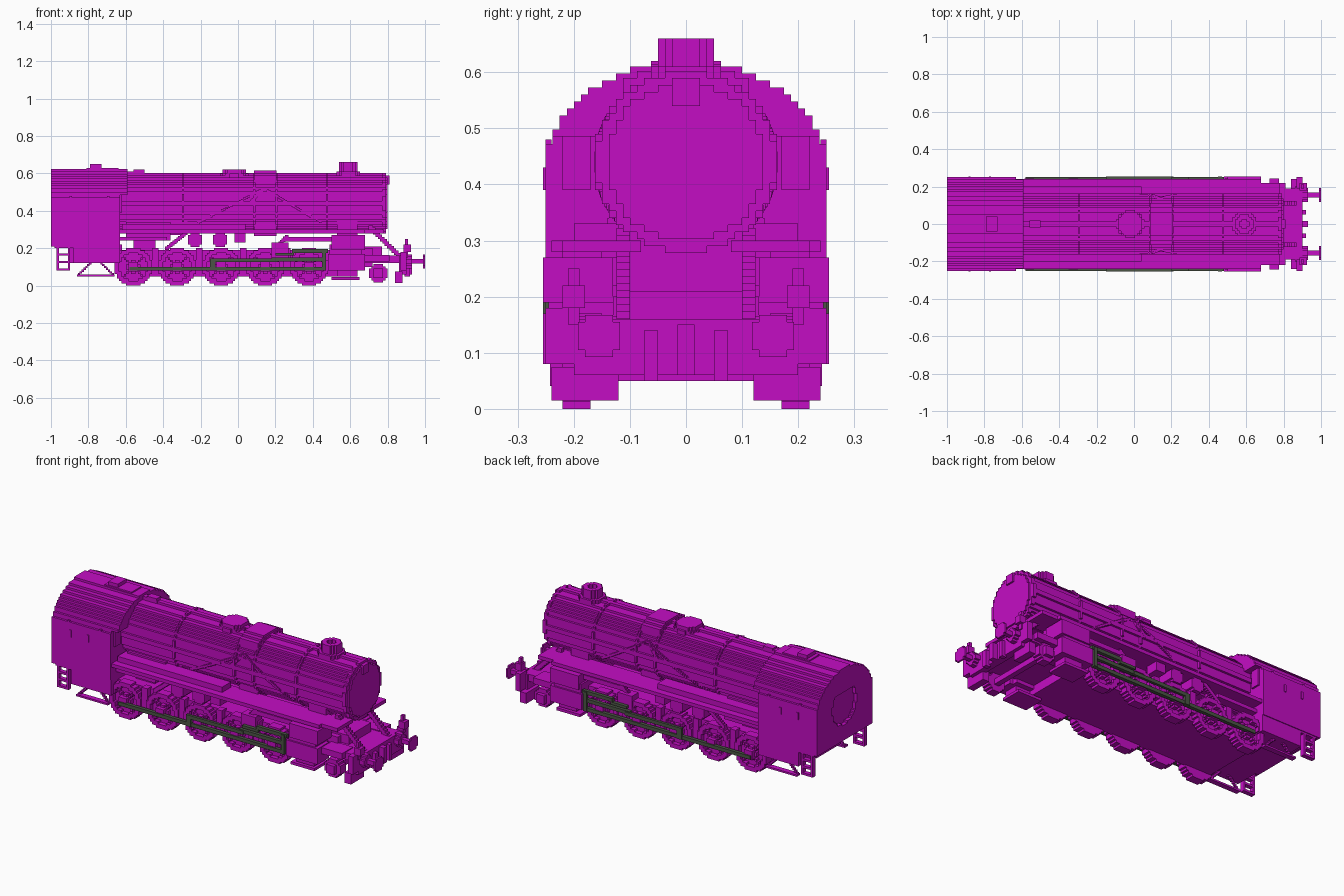
import bpy, bmesh, math
from mathutils import Vector

cube = bpy.data.objects.get("Cube")
if cube:
    bpy.data.objects.remove(cube)

STEP = 0.0125  # block pitch of the stepped surfaces


def material(name, colour):
    mat = bpy.data.materials.new(name)
    mat.use_nodes = True
    mat.diffuse_color = colour
    mat.node_tree.nodes["Principled BSDF"].inputs["Base Color"].default_value = colour
    return mat


MAGENTA = material("magenta paint", (0.55, 0.004, 0.55, 1))
STEEL = material("dark green steel", (0.07, 0.09, 0.06, 1))


def finish(name, bm, mat):
    bmesh.ops.remove_doubles(bm, verts=bm.verts, dist=1e-5)
    bmesh.ops.recalc_face_normals(bm, faces=bm.faces)
    mesh = bpy.data.meshes.new(name)
    bm.to_mesh(mesh)
    bm.free()
    mesh.materials.append(mat)
    obj = bpy.data.objects.new(name, mesh)
    bpy.context.collection.objects.link(obj)
    return obj


def add_block(bm, low, high):
    made = bmesh.ops.create_cube(bm, size=1)["verts"]
    low, high = Vector(low), Vector(high)
    for vert in made:
        vert.co = (low + high) / 2 + vert.co * (high - low)


def box(name, xs, ys, zs, mat=MAGENTA):
    bm = bmesh.new()
    add_block(bm, (xs[0], ys[0], zs[0]), (xs[1], ys[1], zs[1]))
    return finish(name, bm, mat)


def both(name, xs, ys, zs, mat=MAGENTA):
    box("left_" + name, xs, ys, zs, mat)
    box("right_" + name, xs, (-ys[1], -ys[0]), zs, mat)


def stepped(name, inside, centre, half, span, axis, mat=MAGENTA):
    """Extrude the grid cells for which inside(u, v) holds along an axis."""
    def place(u, v, w):
        u, v = centre[0] + u * STEP, centre[1] + v * STEP
        return {"x": (w, u, v), "y": (u, w, v), "z": (u, v, w)}[axis]

    nu, nv = (math.ceil(h / STEP) for h in half)
    kept = {(i, j) for i in range(-nu, nu) for j in range(-nv, nv)
            if inside((i + .5) * STEP, (j + .5) * STEP)}
    bm = bmesh.new()

    def quad(points):
        bm.faces.new([bm.verts.new(place(*p)) for p in points])

    for i, j in kept:
        corners = [(i, j), (i + 1, j), (i + 1, j + 1), (i, j + 1)]
        for w in span:
            quad([(u, v, w) for u, v in corners])
        beside = [(i, j - 1), (i + 1, j), (i, j + 1), (i - 1, j)]
        for k, cell in enumerate(beside):
            if cell not in kept:
                a, b = corners[k], corners[(k + 1) % 4]
                quad([(*a, span[0]), (*b, span[0]), (*b, span[1]), (*a, span[1])])
    return finish(name, bm, mat)


def disc(name, centre, radius, span, axis, hole=0):
    return stepped(name, lambda u, v: hole <= math.hypot(u, v) <= radius,
                   centre, (radius, radius), span, axis)


def stair_pipe(name, path, count, size=STEP):
    """String of overlapping blocks following path(t)."""
    bm = bmesh.new()
    for n in range(count + 1):
        p, r = Vector(path(n / count)), Vector((size, size, size)) / 2
        add_block(bm, p - r, p + r)
    return finish(name, bm, MAGENTA)


def line(a, b):
    return lambda t: Vector(a).lerp(Vector(b), t)


# Boiler with smokebox ring, door and bands
AXIS_Z, RADIUS = 0.44, 0.157
axle = (0, AXIS_Z)
disc("boiler", axle, RADIUS, (-.63, .78), "x")
disc("smokebox_ring", axle, .16, (.77, .79), "x", hole=.12)
disc("smokebox_door", axle, .142, (.78, .8), "x")
box("door_lamp", (.79, .81), (-.025, .025), (.54, .59))
for n, x in enumerate((-.3, .08, .2, .47)):
    disc("boiler_band_%d" % n, axle, .163, (x, x + STEP), "x", hole=.13)


# Cab with arched roof
def cab_profile(u, v):
    return abs(u) < .245 and (v < 0 or math.hypot(u / .255, v / .21) < 1)


def roof_profile(u, v):
    return v > .08 and cab_profile(u, v)


cab_centre = (0, .41)
stepped("cab", cab_profile, cab_centre, (.25, .19), (-.98, -.63), "x")
stepped("cab_back_rim", lambda u, v: cab_profile(u, v) and math.hypot(u, v) > .11,
        cab_centre, (.25, .19), (-1, -.98), "x")
box("cab_centre_floor", (-.98, -.63), (-.245, .245), (.2, .23))
stepped("roof_front_overhang", roof_profile, cab_centre, (.25, .22), (-.64, -.59), "x")
stepped("roof", roof_profile, cab_centre, (.25, .22), (-1, -.63), "x")
box("roof_vent", (-.81, -.64), (-.045, .045), (.61, .63))
box("roof_hatch", (-.79, -.73), (-.04, .04), (.62, .65))
both("cab_skirt", (-.88, -.63), (.1, .245), (.12, .22))
both("cab_front_window", (-.63, -.62), (.17, .22), (.39, .5))
both("cab_window_sill", (-.86, -.76), (.24, .25), (.4, .41))
for n, x in enumerate((-.88, -.77)):
    both("cab_handle_%d" % n, (x - .006, x + .006), (.24, .255), (.39, .43))
for n, x in enumerate((-.9, -.7)):
    both("cab_side_strip_%d" % n, (x, x + STEP), (.24, .25), (.23, .48))

# Cab ladders and braced steps
for n, x in enumerate((-.97, -.91)):
    both("ladder_rail_%d" % n, (x, x + STEP), (.22, .245), (.08, .2))
for n in range(3):
    z = .08 + n * .04
    both("ladder_rung_%d" % n, (-.97, -.9), (.22, .245), (z, z + STEP))
both("step_plate", (-.86, -.66), (.2, .23), (.05, .06))
for side, s in (("left", 1), ("right", -1)):
    for n, (x, end) in enumerate(((-.85, -.78), (-.67, -.74))):
        stair_pipe("%s_step_brace_%d" % (side, n),
                   line((x, s * .21, .06), (end, s * .21, .13)), 7)

# Firebox, running boards and layered side casing
box("firebox", (-.6, -.36), (-.14, .14), (.24, .34))
box("ash_pan", (-.56, -.44), (-.12, .12), (.19, .25))
box("firebox_slope", (-.37, -.27), (-.12, .12), (.27, .34))
both("running_board", (-.63, .68), (.1, .24), (.28, .3))
both("board_shelf", (-.62, .04), (.12, .2), (.29, .33))
both("front_board", (.66, .78), (.08, .22), (.28, .3))

# Chimney, dome, sand box and whistle
disc("chimney_base", (.59, 0), .065, (.58, .61), "z")
disc("chimney", (.59, 0), .053, (.6, .66), "z", hole=.025)
disc("dome_base", (-.02, 0), .075, (.57, .6), "z")
disc("dome", (-.02, 0), .065, (.59, .62), "z")
stepped("sand_box", lambda u, v: abs(u) < .11 and math.hypot(u, v) < .18,
        axle, (.12, .18), (.085, .205), "x")
box("whistle", (-.6, -.5), (-.015, .015), (.58, .61))
box("whistle_head", (-.56, -.5), (-.02, .02), (.61, .62))

# Sand pipes running down the boiler sides
for side, s in (("left", 1), ("right", -1)):
    for n, (x, low) in enumerate(((-.26, .31), (.44, .34), (.06, .44))):
        def on_boiler(t, x=x, low=low, s=s):
            z = .52 + (low - .52) * t
            return (.14 + (x - .14) * t, s * math.sqrt(RADIUS ** 2 - (z - AXIS_Z) ** 2), z)
        stair_pipe("%s_sand_pipe_%d" % (side, n), on_boiler, 34)

# Under-boiler tanks, pump and pipes
for side, s in (("left", 1), ("right", -1)):
    for n, (x, r) in enumerate(((-.23, .042), (-.095, .038))):
        span = sorted((s * .12, s * .22))
        disc("%s_air_tank_%d" % (side, n), (x, .245), r, span, "y")
    stair_pipe(side + "_drain_pipe", line((-.28, s * .2, .28), (-.38, s * .2, .2)), 10, .02)
    stair_pipe(side + "_feed_pipe", line((.2, s * .2, .2), (.26, s * .2, .26)), 7, .02)
both("pump", (-.02, .04), (.15, .22), (.23, .29))
both("feed_bar", (.24, .53), (.18, .21), (.235, .26))
both("firebox_bar", (-.63, -.38), (.15, .2), (.24, .26))

# Main frame
box("frame", (-.64, .55), (-.18, .18), (.05, .19))
box("rear_frame", (-.9, -.62), (-.11, .11), (.12, .22))
box("front_frame", (.54, .72), (-.13, .13), (.1, .2))
box("saddle", (.53, .64), (-.12, .12), (.18, .34))
both("guard_rail", (.5, .65), (.12, .24), (.03, .045))


# Spoked wheels
def wheel(name, x, z, radius, s):
    def spokes(u, v):
        r, a = math.hypot(u, v), math.atan2(v, u)
        near = abs(math.sin(a * 4)) * r < .022
        return r <= radius and (r > radius - .026 or r < .035 or near)
    inner, outer = sorted((s * .17, s * .195))
    disc(name + "_plate", (x, z), radius, (inner, outer), "y")
    inner, outer = sorted((s * .195, s * .22))
    stepped(name + "_spokes", spokes, (x, z), (radius, radius), (inner, outer), "y")
    inner, outer = sorted((s * .22, s * .242))
    disc(name + "_crank", (x, z), .028, (inner, outer), "y")


DRIVERS = [-.56 + n * .235 for n in range(5)]
for side, s in (("left", 1), ("right", -1)):
    for n, x in enumerate(DRIVERS):
        wheel("%s_driving_wheel_%d" % (side, n), x, .1, .1, s)
    wheel(side + "_leading_wheel", .75, .066, .052, s)
box("leading_axle", (.735, .765), (-.18, .18), (.05, .08))
for n, x in enumerate(DRIVERS[:-1]):
    both("brake_hanger_%d" % n, (x + .1, x + .135), (.17, .21), (.08, .2))

# Cylinders
both("cylinder_block", (.49, .66), (.12, .245), (.08, .22))
both("valve_chest", (.5, .68), (.13, .255), (.19, .27))
both("cylinder_cap", (.48, .68), (.15, .255), (.08, .17))
both("cylinder_foot", (.53, .64), (.15, .23), (.05, .09))

# Rods and valve gear
RODS = (.24, .255)
both("coupling_rod", (-.58, .47), (.23, .25), (.08, .1), STEEL)
both("connecting_rod", (-.15, .21), RODS, (.125, .145), STEEL)
both("crank_arm", (-.15, -.12), RODS, (.08, .145), STEEL)
both("slide_bar", (.18, .47), (.23, .25), (.13, .15), STEEL)
both("valve_rod", (.2, .3), (.23, .25), (.16, .175), STEEL)
both("valve_spindle", (.29, .48), (.23, .25), (.175, .195), STEEL)
both("crosshead", (.45, .47), RODS, (.08, .19), STEEL)
both("motion_bracket", (.18, .27), (.17, .23), (.14, .23))

# Front platform, steps and braces
box("platform", (.66, .9), (-.19, .19), (.12, .16))
box("platform_step", (.66, .77), (-.1, .1), (.16, .21))
both("platform_wing", (.68, .81), (.12, .22), (.13, .165))
for side, s in (("left", 1), ("right", -1)):
    stair_pipe(side + "_front_brace",
               line((.71, s * .112, .31), (.87, s * .112, .15)), 13, .024)

# Buffer beam, buffers, coupling and lamps
box("buffer_beam", (.86, .9), (-.2, .2), (.06, .16))
both("beam_end", (.87, .9), (.19, .25), (.08, .18))
both("rail_guard", (.84, .88), (.12, .24), (.015, .075))
both("lamp_post", (.892, .908), (.19, .21), (.15, .25))
both("lamp", (.885, .925), (.18, .22), (.18, .22))
for side, s in (("left", 1), ("right", -1)):
    hub = (s * .155, .13)
    disc(side + "_buffer_socket", hub, .035, (.89, .93), "x")
    disc(side + "_buffer_shaft", hub, .018, (.92, .99), "x")
    disc(side + "_buffer_plate", hub, .042, (.99, 1), "x")
both("coupling_hose", (.89, .92), (.05, .075), (.05, .14))
box("coupling_hook", (.89, .93), (-.015, .015), (.06, .15))
